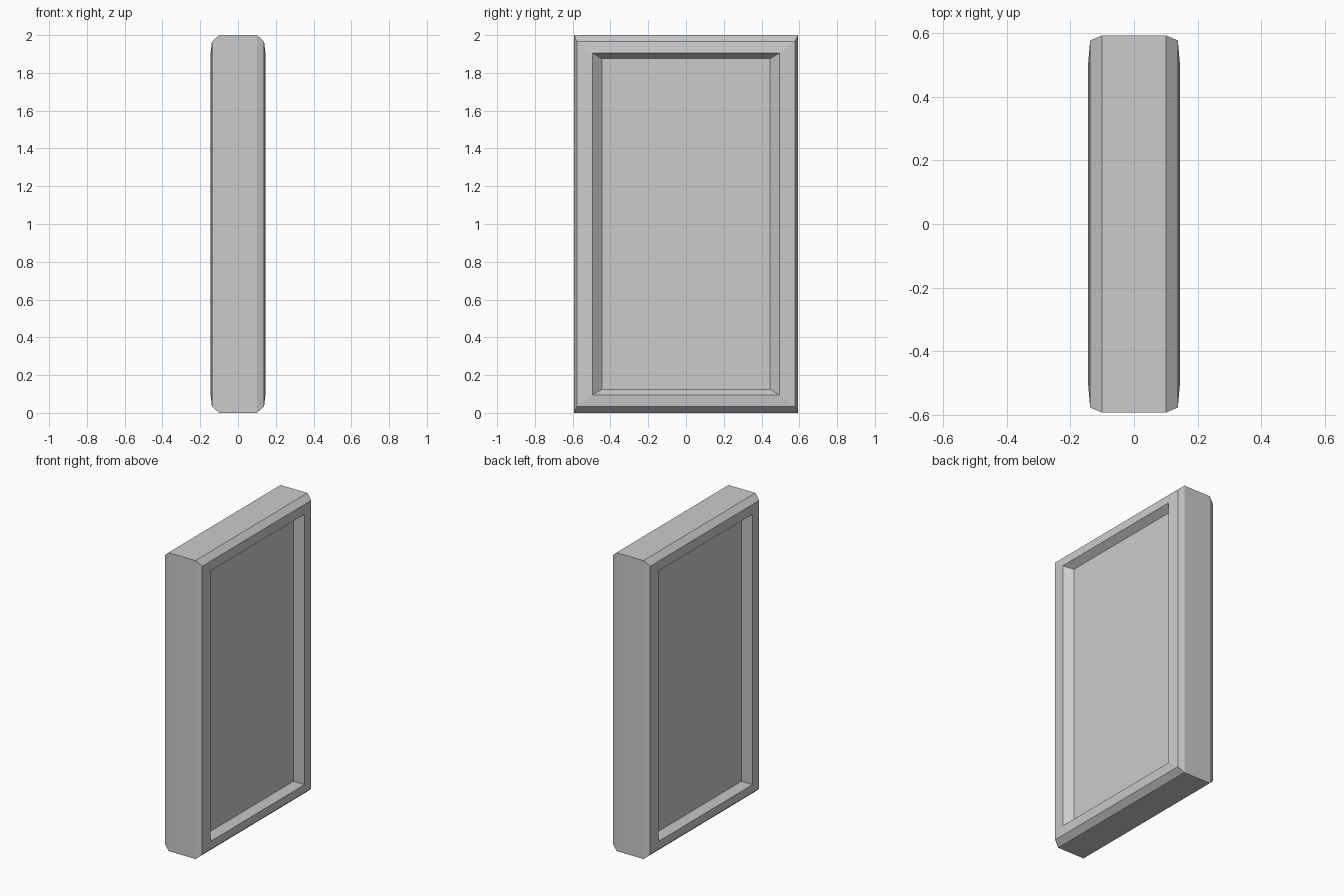
import bpy, bmesh

if "Cube" in bpy.data.objects:
    bpy.data.objects.remove(bpy.data.objects["Cube"])

# Nested rectangular loops of one face: (x offset, half width y, half height z)
LOOPS = [
    (0.10, 0.593, 1.0),     # edge of the outer side walls
    (0.138, 0.577, 0.966),  # end of the outer chamfer
    (0.145, 0.496, 0.906),  # raised rim around the recess
    (0.10, 0.445, 0.875),   # recessed panel
]


def add_loop(bm, x, hy, hz):
    corners = ((-1, -1), (1, -1), (1, 1), (-1, 1))
    return [bm.verts.new((x, sy * hy, 1.0 + sz * hz)) for sy, sz in corners]


def bridge(bm, a, b):
    for i in range(4):
        j = (i + 1) % 4
        bm.faces.new((a[i], a[j], b[j], b[i]))


# Framed slab: panel on -x, out over the rim, across the sides, panel on +x
bm = bmesh.new()
profile = [(-x, hy, hz) for x, hy, hz in reversed(LOOPS)] + LOOPS
rings = [add_loop(bm, *p) for p in profile]
for a, b in zip(rings, rings[1:]):
    bridge(bm, a, b)
bm.faces.new(rings[0])
bm.faces.new(rings[-1])
bmesh.ops.recalc_face_normals(bm, faces=bm.faces)

mesh = bpy.data.meshes.new("framed_panel")
bm.to_mesh(mesh)
bm.free()
panel = bpy.data.objects.new("framed_panel", mesh)
bpy.context.collection.objects.link(panel)
